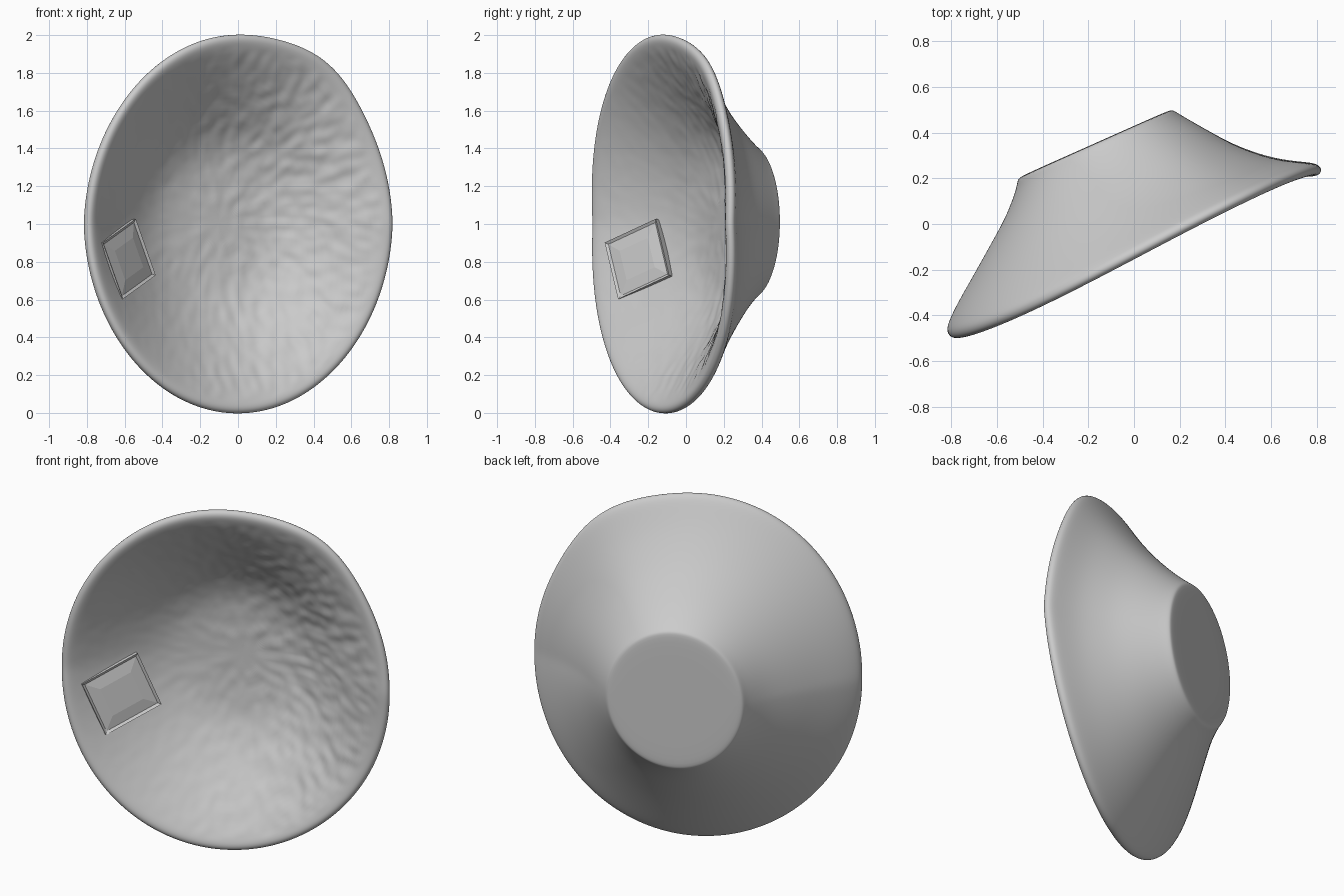
import bpy, bmesh, math
from mathutils import Vector, Matrix

if "Cube" in bpy.data.objects:
    bpy.data.objects.remove(bpy.data.objects["Cube"])

TILT = math.radians(24)          # the bowl axis is horizontal, turned to the left
CA, SA = math.cos(TILT), math.sin(TILT)
SEGS = 96

# Bowl section: depth along axis, radius on left side, radius on right side
PROFILE = [
    # flat base and outer wall
    (.392, .15, .15), (.392, .345, .355), (.387, .37, .375), (.36, .383, .392),
    (.30, .435, .438), (.24, .497, .485), (.15, .612, .555), (.08, .70, .625),
    (.00, .805, .72), (-.06, .872, .83),
    # rounded lip
    (-.09, .893, .89), (-.12, .893, .893), (-.135, .875, .872), (-.13, .85, .84),
    # inner wall and floor
    (-.10, .81, .77), (-.04, .735, .665), (.02, .66, .575), (.08, .575, .50),
    (.14, .48, .42), (.185, .38, .34), (.208, .27, .25), (.215, .13, .13),
]
FIRST_INNER = 14


def to_world(u, w, z):
    return Vector((u * CA - w * SA, u * SA + w * CA, z))


def place(w, left, right, ang):
    c, s = math.cos(ang), math.sin(ang)
    k = (1 + c) / 2 * (1 - .6 * max(0, -s))   # flare only on the right and top
    r = left + (right - left) * k
    t = min(1, max(0, (r - .36) / .53))       # 0 at base, 1 at rim
    r += .03 * t * math.exp(-((ang - .96) / .3) ** 2)   # bulged upper right rim
    u = -.015 - .03 * t + r * c
    z = 1.01 - .01 * t + r * (1.085 + .04 * t) * s
    return to_world(u, w - t * (.008 * s - .06 * c * abs(s)), z)


# Bowl shell
bm = bmesh.new()
rings = [[bm.verts.new(place(*row, 2 * math.pi * i / SEGS)) for i in range(SEGS)]
         for row in PROFILE]
for a, b in zip(rings, rings[1:]):
    for i in range(SEGS):
        j = (i + 1) % SEGS
        bm.faces.new((a[i], a[j], b[j], b[i]))
for ring, w in ((rings[0], .392), (rings[-1], .216)):
    pole = bm.verts.new(to_world(-.015, w, 1.01))
    for i in range(SEGS):
        bm.faces.new((ring[i], ring[(i + 1) % SEGS], pole))
bmesh.ops.recalc_face_normals(bm, faces=bm.faces)
for f in bm.faces:
    f.smooth = True
mesh = bpy.data.meshes.new("bowl")
bm.to_mesh(mesh)
bm.free()
bowl = bpy.data.objects.new("bowl", mesh)
bpy.context.collection.objects.link(bowl)

# Hammered texture on the inside, strongest to the right
group = bowl.vertex_groups.new(name="hammered")
for v in mesh.vertices:
    if FIRST_INNER <= v.index // SEGS < len(PROFILE):
        u = v.co.x * CA + v.co.y * SA
        group.add([v.index], min(1, max(.1, .6 + u)), 'REPLACE')
sub = bowl.modifiers.new("smooth", 'SUBSURF')
sub.levels = sub.render_levels = 2
tex = bpy.data.textures.new("dimples", 'CLOUDS')
tex.noise_scale = .06
tex.noise_depth = 0
disp = bowl.modifiers.new("dimples", 'DISPLACE')
disp.texture = tex
disp.texture_coords = 'LOCAL'
disp.strength = .014
disp.vertex_group = group.name

# Square plate on the left inner wall, with a shallow recessed face
x_axis = Vector((.18, .28, .13)).normalized()
normal = Vector((.80, -.58, .145))
normal = (normal - x_axis * normal.dot(x_axis)).normalized()
y_axis = normal.cross(x_axis)
rot = Matrix((x_axis, y_axis, normal)).transposed().to_4x4()
bm = bmesh.new()
bmesh.ops.create_cube(bm, size=1, matrix=Matrix.Translation((0, 0, -.03))
                      @ Matrix.Diagonal((.345, .325, .06, 1)))
face = max(bm.faces, key=lambda f: f.calc_center_median().z)
bmesh.ops.inset_region(bm, faces=[face], thickness=.02, depth=-.01)
bmesh.ops.inset_region(bm, faces=[face], thickness=.09, depth=.008)
bm.transform(Matrix.Translation((-.575, -.26, .815)) @ rot)
mesh = bpy.data.meshes.new("square_plate")
bm.to_mesh(mesh)
bm.free()
plate = bpy.data.objects.new("square_plate", mesh)
bpy.context.collection.objects.link(plate)
